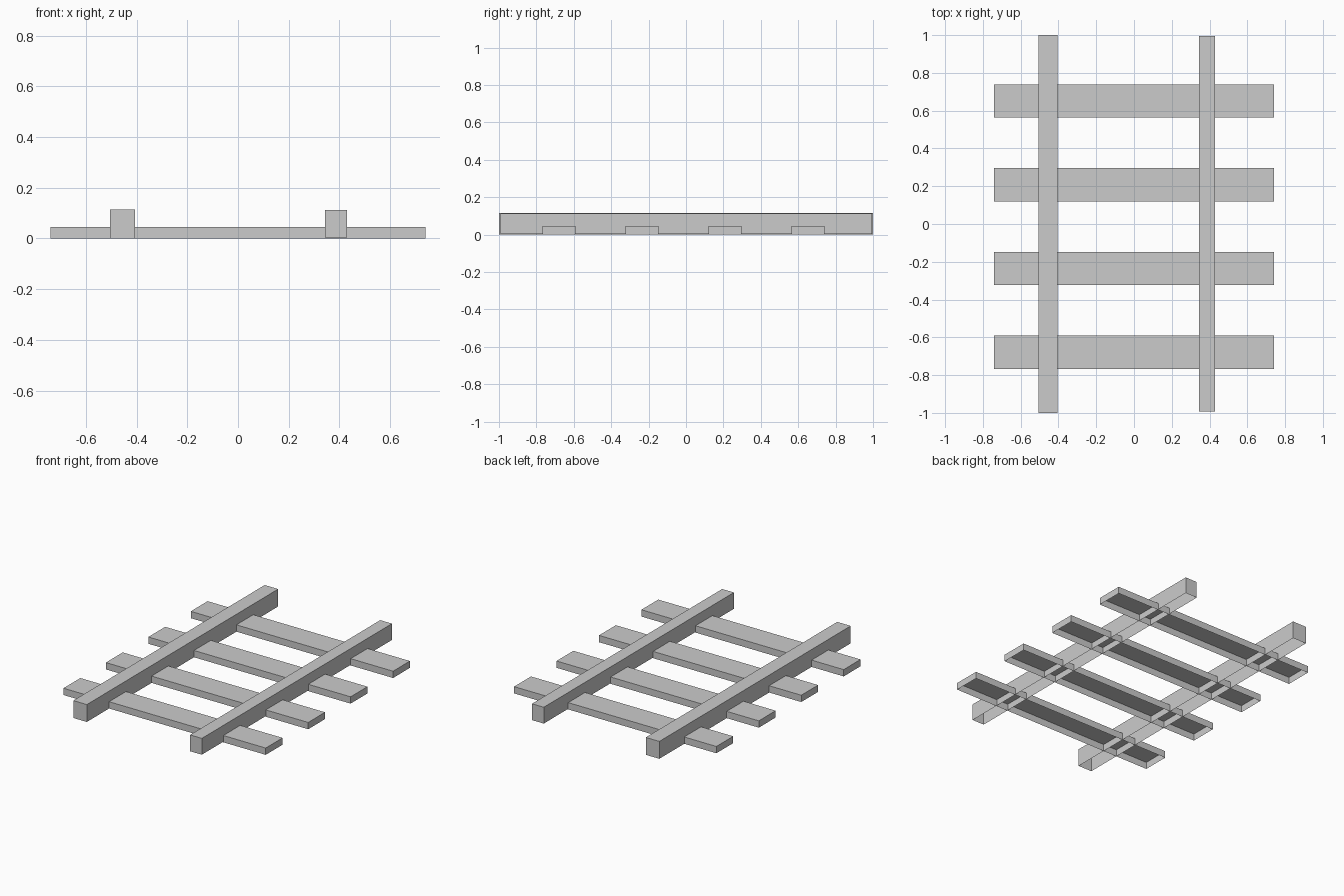
import bpy, bmesh

if "Cube" in bpy.data.objects:
    bpy.data.objects.remove(bpy.data.objects["Cube"])


def open_box(name, x0, x1, y0, y1, z0, z1):
    """Box without an underside, with outward normals."""
    bm = bmesh.new()
    bmesh.ops.create_cube(bm, size=1)
    for v in bm.verts:
        v.co.x = x1 if v.co.x > 0 else x0
        v.co.y = y1 if v.co.y > 0 else y0
        v.co.z = z1 if v.co.z > 0 else z0
    bm.normal_update()
    bottom = [f for f in bm.faces if f.normal.z < -0.5]
    bmesh.ops.delete(bm, geom=bottom, context='FACES_ONLY')
    mesh = bpy.data.meshes.new(name)
    bm.to_mesh(mesh)
    bm.free()
    obj = bpy.data.objects.new(name, mesh)
    bpy.context.collection.objects.link(obj)
    return obj


# Rails (the right one is slightly slimmer)
open_box("left_rail", -0.505, -0.406, -1.0, 1.0, 0.0, 0.115)
open_box("right_rail", 0.344, 0.43, -0.992, 0.995, 0.004, 0.112)

# Evenly spaced cross sleepers
for i in range(4):
    y = -0.679 + i * 0.4435
    open_box(f"sleeper_{i + 1}", -0.74, 0.74, y - 0.088, y + 0.088, 0.0, 0.045)
